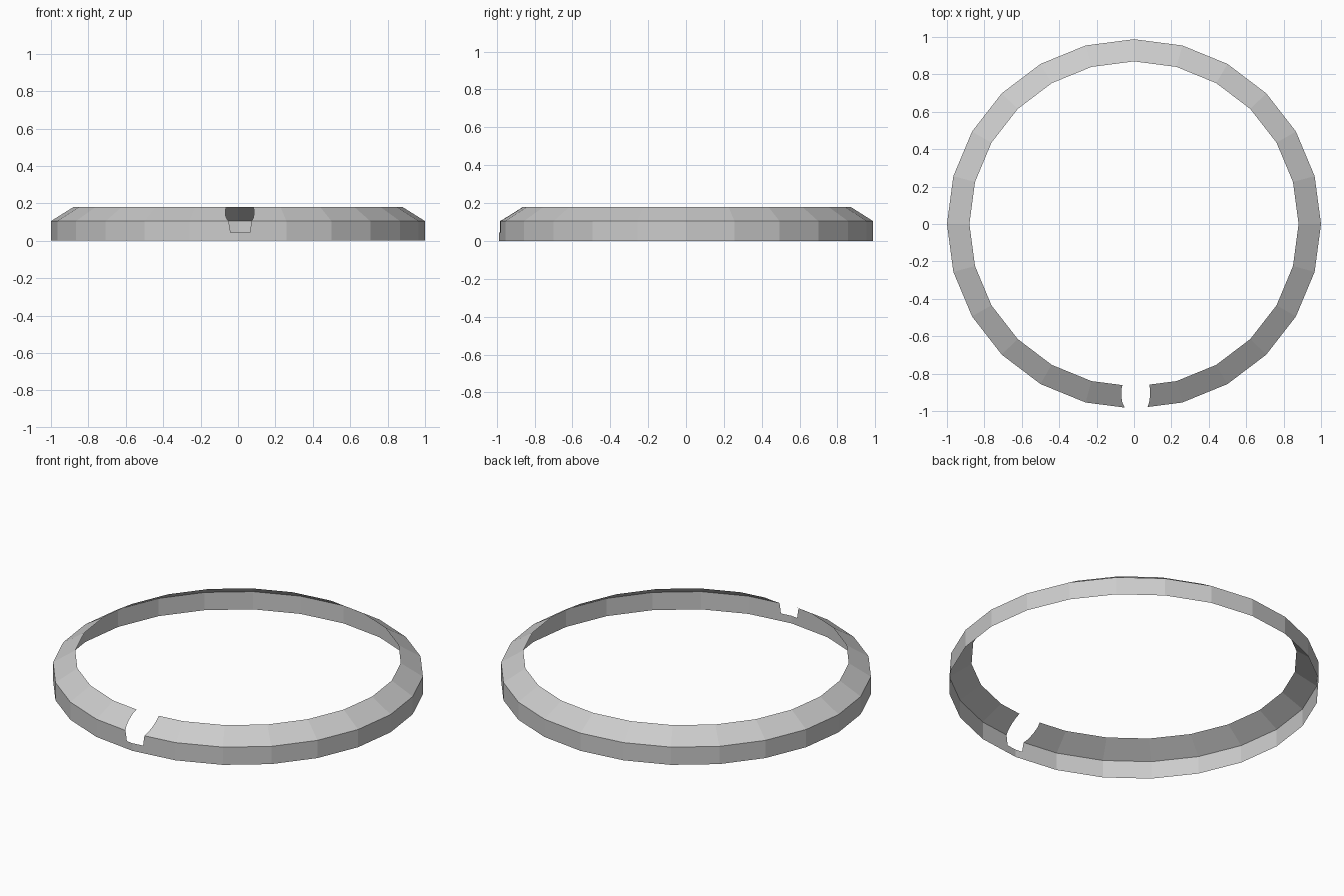
import bpy
import bmesh
import math

cube = bpy.data.objects.get("Cube")
if cube:
    bpy.data.objects.remove(cube, do_unlink=True)

SIDES = 24
STEP = 2 * math.pi / SIDES
DEPTH = 0.988                      # ring is very slightly narrower front to back
WALL_TOP, RIM_TOP = 0.105, 0.18
RIM_SCALE = 0.88
NOTCH_FLOOR = 0.045

bm = bmesh.new()


def scale_at(z):
    """Ring radius: straight wall, then a bevel leaning inwards."""
    t = max(0, (z - WALL_TOP) / (RIM_TOP - WALL_TOP))
    return 1 + (RIM_SCALE - 1) * t


def corner(i, z):
    """Corner i of the ring, counted from the front."""
    a = i * STEP - math.pi / 2
    s = scale_at(z)
    return (s * math.cos(a), s * DEPTH * math.sin(a), z)


def on_front(x, z):
    """Point at x on the two facets that meet at the front."""
    s = scale_at(z)
    t = abs(x) / (s * math.sin(STEP))
    return (x, -s * DEPTH * (1 - t * (1 - math.cos(STEP))), z)


def face(points):
    bm.faces.new([bm.verts.new(p) for p in points])


# Whole facets: vertical wall and sloping bevel
for i in range(1, SIDES - 1):
    for low, high in ((0, WALL_TOP), (WALL_TOP, RIM_TOP)):
        face([corner(i, low), corner(i + 1, low),
              corner(i + 1, high), corner(i, high)])

# Front facets with the rounded notch: height, right edge, left edge
notch = [
    (NOTCH_FLOOR, -0.04, 0.064),
    (WALL_TOP, -0.05, 0.072),
    (0.12, -0.062, 0.081),
    (0.143, -0.068, 0.086),
    (0.163, -0.068, 0.086),
    (RIM_TOP, -0.062, 0.082),
]
for side in (-1, 1):
    col = 1 if side < 0 else 2
    edge = notch[0][col]
    # Strip left below the notch
    strip = [corner(side, 0), on_front(0, 0), on_front(0, NOTCH_FLOOR),
             on_front(edge, NOTCH_FLOOR), corner(side, NOTCH_FLOOR)]
    face(strip if side < 0 else strip[::-1])
    # Bands beside the notch
    for a, b in zip(notch, notch[1:]):
        band = [corner(side, a[0]), on_front(a[col], a[0]),
                on_front(b[col], b[0]), corner(side, b[0])]
        face(band if side < 0 else band[::-1])

bmesh.ops.remove_doubles(bm, verts=bm.verts, dist=0.0005)
mesh = bpy.data.meshes.new("notched_ring")
bm.to_mesh(mesh)
bm.free()

# Plain grey material
grey = bpy.data.materials.new("plain_grey")
grey.use_nodes = True
colour = (0.6, 0.6, 0.6, 1)
grey.diffuse_color = colour
for node in grey.node_tree.nodes:
    if node.type == 'BSDF_PRINCIPLED':
        node.inputs["Base Color"].default_value = colour
mesh.materials.append(grey)

ring = bpy.data.objects.new("notched_ring", mesh)
bpy.context.scene.collection.objects.link(ring)
